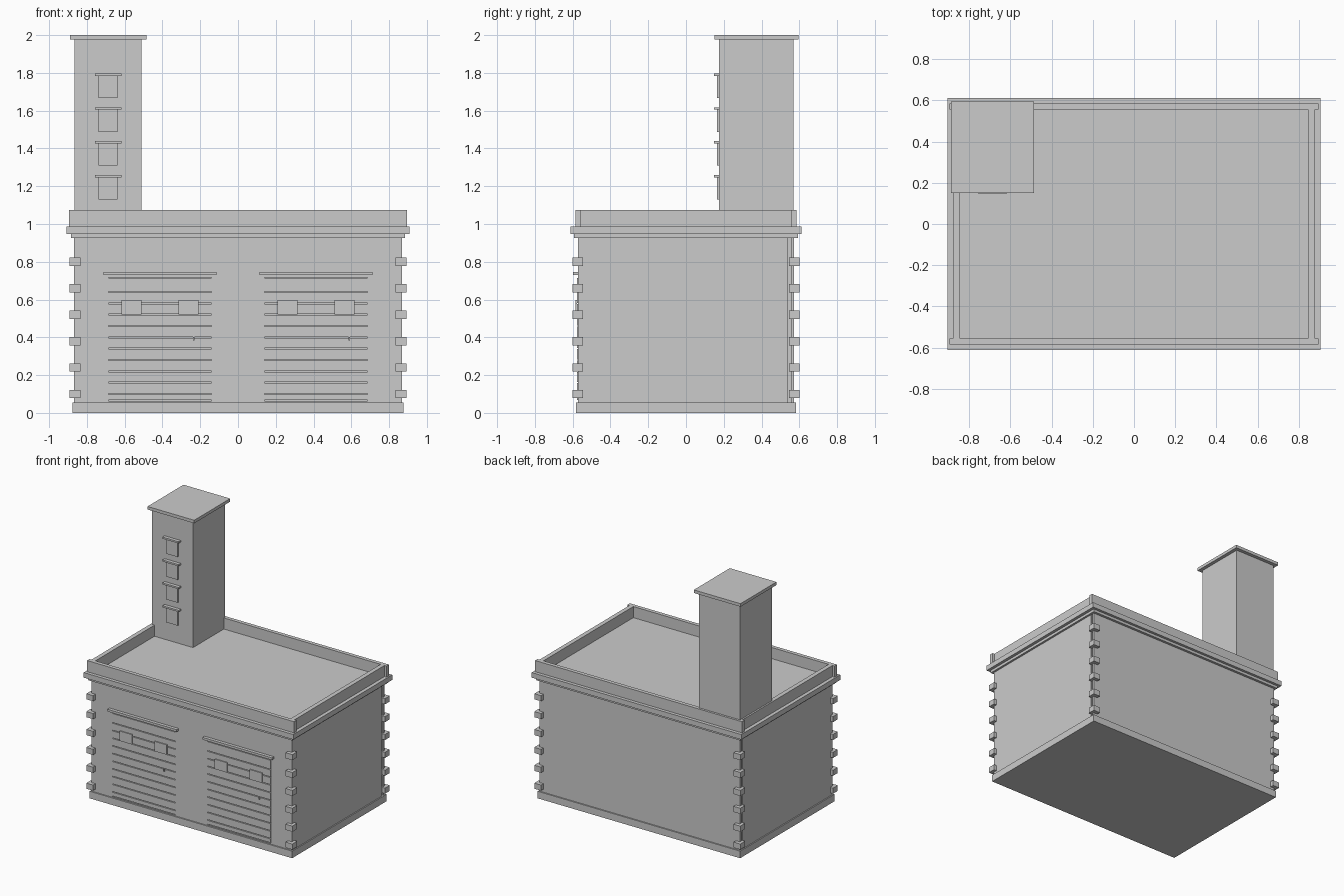
import bpy

cube = bpy.data.objects.get("Cube")
if cube:
    bpy.data.objects.remove(cube, do_unlink=True)

# Single plain colour
grey = bpy.data.materials.new("plain_grey")
grey.use_nodes = True
colour = (0.6, 0.6, 0.6, 1)
grey.diffuse_color = colour
for node in grey.node_tree.nodes:
    if node.type == 'BSDF_PRINCIPLED':
        node.inputs["Base Color"].default_value = colour


def box(name, x, y, z):
    """Box given by its (low, high) extent on each axis."""
    spans = (x, y, z)
    bpy.ops.mesh.primitive_cube_add(size=1)
    ob = bpy.context.object
    ob.name = ob.data.name = name
    for v in ob.data.vertices:
        v.co = [lo if c < 0 else hi for c, (lo, hi) in zip(v.co, spans)]
    ob.data.materials.append(grey)
    return ob


def slab(name, half_x, half_y, z):
    return box(name, (-half_x, half_x), (-half_y, half_y), z)


def around(centre, half):
    return (centre - half, centre + half)


WALL_X, FRONT, BACK = 0.868, -0.573, 0.573
BASE_TOP, WALL_TOP, DECK, PARAPET_TOP = 0.055, 0.926, 0.987, 1.074
DOOR_X, DOOR_HALF = 0.412, 0.273

# Plinth, walls, cornice and roof deck
slab("plinth", 0.877, 0.583, (0, BASE_TOP))
wall_z = (BASE_TOP, WALL_TOP)
walls = box("main_walls", (-WALL_X, WALL_X), (FRONT, 0.541), wall_z)
box("back_wall_core", (-0.857, 0.857), (0.541, 0.556), wall_z)
box("back_wall", (-WALL_X, WALL_X), (0.556, BACK), wall_z)
slab("cornice_band", 0.884, 0.592, (WALL_TOP, 0.947))
slab("roof_ledge", 0.907, 0.612, (0.947, DECK))

# Parapet: long front and back walls overhang the side walls
for side, label in ((-1, "front"), (1, "back")):
    box(label + "_parapet", (-0.896, 0.896), around(side * 0.571, 0.015), (DECK, PARAPET_TOP))
for side, label in ((-1, "right"), (1, "left")):
    box(label + "_parapet", around(side * 0.862, 0.017), (-0.556, 0.556), (DECK, PARAPET_TOP))

# Corner blocks
for sx in (-1, 1):
    for sy in (-1, 1):
        for i in range(6):
            box("corner_block", around(sx * 0.863, 0.029), around(sy * 0.573, 0.029),
                around(0.1 + 0.14 * i, 0.022))

# Garage doors: shallow recess, slats, panes, handle and lintel
for side in (-1, 1):
    cx = side * DOOR_X
    span = around(cx, DOOR_HALF)
    cutter = box("door_cutter", span, (FRONT - 0.05, FRONT + 0.012), (0.062, 0.716))
    cutter.hide_render = True
    bpy.context.view_layer.objects.active = walls
    mod = walls.modifiers.new("door_recess", 'BOOLEAN')
    mod.object = cutter
    mod.solver = 'EXACT'
    bpy.ops.object.modifier_apply(modifier=mod.name)
    bpy.data.objects.remove(cutter, do_unlink=True)

    edges = [0.065] + [0.1 + 0.06 * i for i in range(10)] + [0.716]
    for lo, hi in zip(edges, edges[1:]):
        box("door_slat", span, (FRONT - 0.004, FRONT + 0.012), (lo + 0.003, hi - 0.003))
    for pane in (-1, 1):
        box("door_pane", around(cx + pane * 0.151, 0.053), (FRONT - 0.012, FRONT - 0.003),
            (0.52, 0.597))
    box("door_handle", around(cx + 0.178, 0.004), (FRONT - 0.012, FRONT), (0.382, 0.402))
    box("door_lintel", around(cx, 0.299), (FRONT - 0.025, FRONT), (0.729, 0.747))

# Tower with cap and a column of small windows
box("tower", (-0.866, -0.512), (0.175, 0.569), (DECK, 1.976))
box("tower_cap", (-0.889, -0.485), (0.151, 0.596), (1.976, 2.0))
for i in range(4):
    z = 1.13 + 0.179 * i
    box("tower_window", around(-0.688, 0.051), (0.163, 0.175), (z, z + 0.117))
    box("tower_window_lintel", around(-0.688, 0.07), (0.148, 0.175), (z + 0.117, z + 0.13))
